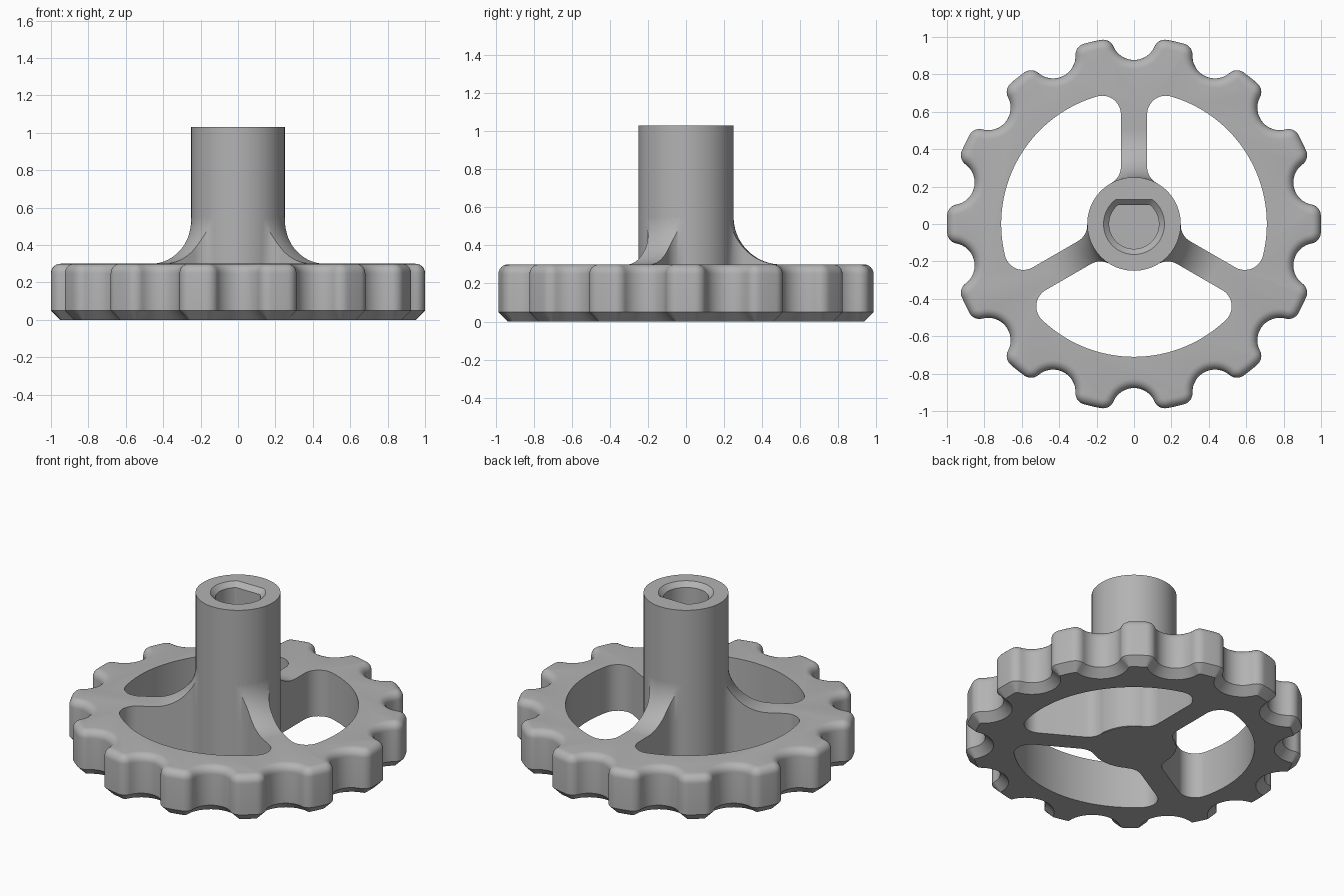
import bpy, bmesh, math
from math import sin, cos, radians, pi, acos, asin, atan2, hypot, sqrt

if "Cube" in bpy.data.objects:
    bpy.data.objects.remove(bpy.data.objects["Cube"])

grey = bpy.data.materials.new("light grey")
grey.use_nodes = True
COLOUR = (0.45, 0.45, 0.45, 1)
grey.diffuse_color = COLOUR
grey.node_tree.nodes["Principled BSDF"].inputs["Base Color"].default_value = COLOUR

LOBES, RIM_Z, HUB_R, HUB_Z = 14, 0.30, 0.25, 1.03
WINDOW_R, SPOKE_HALF, FILLET = 0.71, 0.07, 0.10
SPOKES = [radians(a) for a in (90, 210, 330)]


def arc(cx, cy, r, a0, a1, n):
    """Points along an arc, both ends included."""
    return [(cx + r * cos(a0 + (a1 - a0) * i / n), cy + r * sin(a0 + (a1 - a0) * i / n))
            for i in range(n + 1)]


def rotate(points, a):
    return [(x * cos(a) - y * sin(a), x * sin(a) + y * cos(a)) for x, y in points]


def finish(name, bm):
    bmesh.ops.recalc_face_normals(bm, faces=bm.faces)
    mesh = bpy.data.meshes.new(name)
    bm.to_mesh(mesh)
    bm.free()
    mesh.materials.append(grey)
    ob = bpy.data.objects.new(name, mesh)
    bpy.context.collection.objects.link(ob)
    return ob


def loft(name, rings):
    """Closed solid through (outline, z) rings of equal point count."""
    bm = bmesh.new()
    loops = [[bm.verts.new((x, y, z)) for x, y in pts] for pts, z in rings]
    for a, b in zip(loops, loops[1:]):
        for i in range(len(a)):
            j = (i + 1) % len(a)
            bm.faces.new((a[i], a[j], b[j], b[i]))
    bm.faces.new(loops[0])
    bm.faces.new(loops[-1])
    return finish(name, bm)


def smooth(ob, angle=32):
    bpy.ops.object.select_all(action='DESELECT')
    ob.select_set(True)
    bpy.context.view_layer.objects.active = ob
    bpy.ops.object.shade_smooth_by_angle(angle=radians(angle))


def lobed_outline(inset):
    """Scalloped rim: rounded lobes joined by round notches, shrunk by inset."""
    tip_r, notch_r, tip_c, notch_c = 0.06, 0.12, 0.94, 0.997
    half = pi / LOBES
    gap = acos((tip_c**2 + notch_c**2 - (tip_r + notch_r)**2) / (2 * tip_c * notch_c))
    a = half - gap
    tx, ty = tip_c * cos(a), tip_c * sin(a)
    nx, ny = notch_c * cos(half), notch_c * sin(half)
    join = atan2(ny - ty, nx - tx)
    side = arc(0, 0, 1 - inset, 0, a, 3)
    side += arc(tx, ty, tip_r - inset, a, join, 8)[1:]
    side += arc(nx, ny, notch_r + inset, join - pi, half - pi, 8)[1:]
    lobe = [(x, -y) for x, y in reversed(side[1:])] + side[:-1]
    return [p for k in range(LOBES) for p in rotate(lobe, 2 * pi * k / LOBES)]


# Scalloped wheel: chamfered below, rounded above
rings = [(lobed_outline(0.05), 0), (lobed_outline(0), 0.05)]
for i in range(7):
    t = pi / 2 * i / 6
    rings.append((lobed_outline(0.05 * (1 - cos(t))), RIM_Z - 0.05 + 0.05 * sin(t)))
wheel = loft("wheel_rim_and_spokes", rings)

# Window outline between two spokes, with the first spoke along +x
off = SPOKE_HALF + FILLET
in_x = sqrt((HUB_R + FILLET)**2 - off**2)
out_x = sqrt((WINDOW_R - FILLET)**2 - off**2)
in_a, out_a = atan2(off, in_x), atan2(off, out_x)
half = arc(0, 0, HUB_R - 0.005, pi / 3, in_a, 8)
half += arc(in_x, off, FILLET, pi + in_a, 1.5 * pi, 10)
half += arc(out_x, off, FILLET, 1.5 * pi, 2 * pi + out_a, 12)
half += arc(0, 0, WINDOW_R, out_a, pi / 3, 20)[1:]
mirrored = rotate([(x, -y) for x, y in reversed(half[1:-1])], 2 * pi / 3)
window = half + mirrored

# Cut the three windows
for a in SPOKES:
    pts = rotate(window, a)
    cutter = loft("window_cutter", [(pts, -0.2), (pts, 0.6)])
    cutter.hide_render = True
    mod = wheel.modifiers.new("window", 'BOOLEAN')
    mod.operation, mod.solver, mod.object = 'DIFFERENCE', 'EXACT', cutter
    bpy.context.view_layer.objects.active = wheel
    bpy.ops.object.modifier_apply(modifier=mod.name)
    bpy.data.objects.remove(cutter)
smooth(wheel)


# Hub with a chamfered D-shaped blind bore
def d_outline(r, flat):
    return [(x, min(y, flat)) for x, y in arc(0, 0, r, 0, 2 * pi, 96)[:-1]]


hub = loft("hub", [(d_outline(HUB_R, 1), 0.002), (d_outline(HUB_R, 1), HUB_Z),
                   (d_outline(0.163, 0.132), HUB_Z), (d_outline(0.133, 0.102), HUB_Z - 0.03),
                   (d_outline(0.133, 0.102), 0.40)])
smooth(hub)


# Curved gussets sweeping from each spoke up the hub
def half_angle(r):
    if r < hypot(in_x, SPOKE_HALF):
        c = hypot(in_x, off)
        return in_a - acos(min(1, (r * r + c * c - FILLET**2) / (2 * r * c)))
    return asin(SPOKE_HALF / r)


SWEEP = 0.25
for k, a in enumerate(SPOKES):
    bm = bmesh.new()
    rows = []
    for i in range(25):
        t = pi / 2 * i / 24
        r = HUB_R + SWEEP * (1 - cos(t))
        z = RIM_Z + SWEEP * (1 - sin(t))
        h = half_angle(r)
        top = [(x, y, z) for x, y in arc(0, 0, r, a - h, a + h, 8)]
        ends = [(p[0], p[1], RIM_Z - 0.001) for p in (top[0], top[-1])]
        rows.append([bm.verts.new(p) for p in [ends[0]] + top + [ends[1]]])
    for p, q in zip(rows, rows[1:]):
        for j in range(len(p) - 1):
            bm.faces.new((p[j], p[j + 1], q[j + 1], q[j]))
    bm.faces.new(rows[0])
    bm.faces.new(rows[-1])
    smooth(finish("spoke_gusset_%d" % (k + 1), bm))
